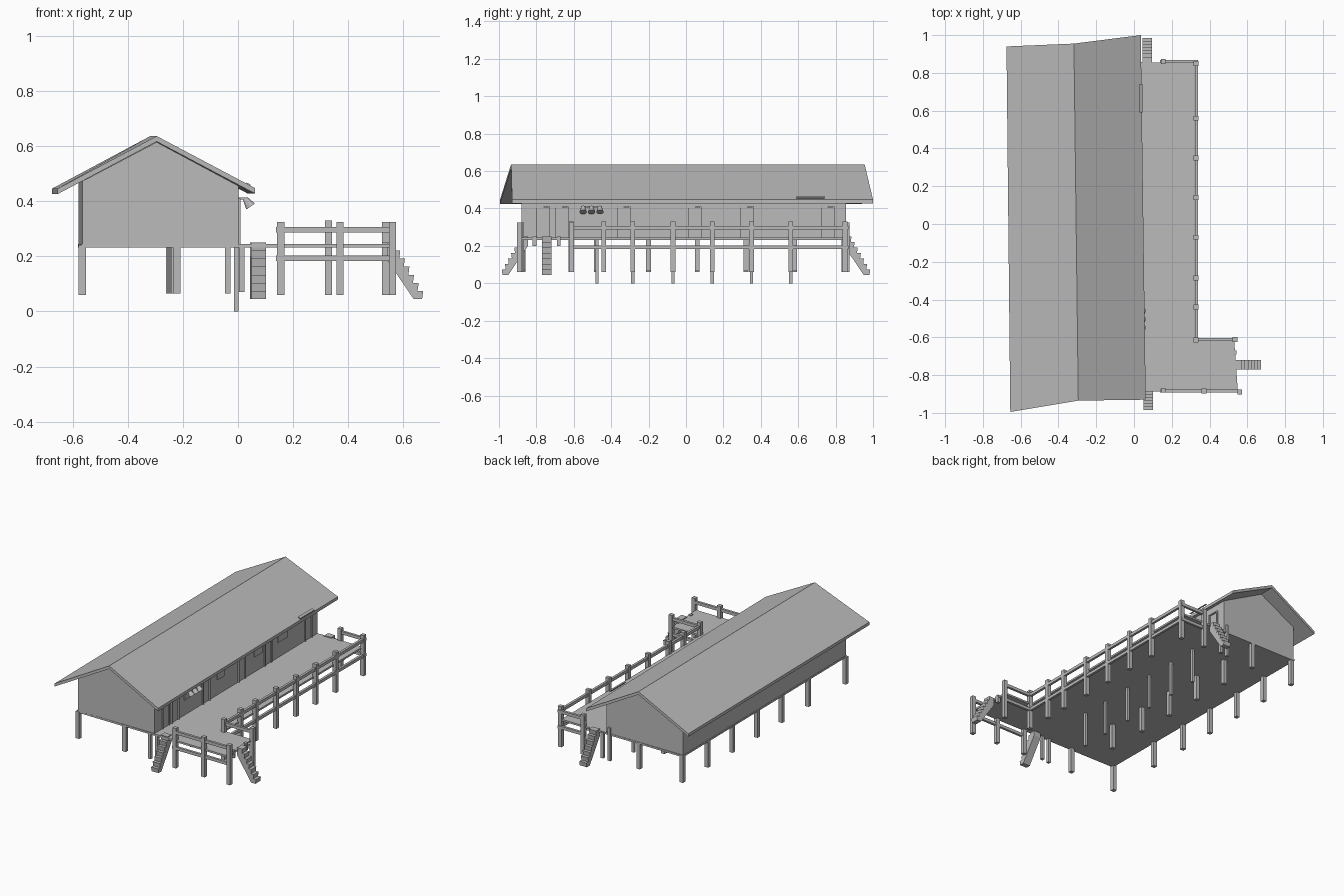
import bpy
import bmesh
from math import pi
from mathutils import Matrix, Vector

cube = bpy.data.objects.get("Cube")
if cube:
    bpy.data.objects.remove(cube, do_unlink=True)

grey = bpy.data.materials.new("plain_grey")
grey.use_nodes = True
colour = (0.5, 0.5, 0.5, 1)
grey.diffuse_color = colour
grey.node_tree.nodes["Principled BSDF"].inputs["Base Color"].default_value = colour


def finish(name, bm):
    bmesh.ops.recalc_face_normals(bm, faces=bm.faces)
    mesh = bpy.data.meshes.new(name)
    bm.to_mesh(mesh)
    bm.free()
    mesh.materials.append(grey)
    obj = bpy.data.objects.new(name, mesh)
    bpy.context.collection.objects.link(obj)
    return obj


def loft(name, first, last):
    """Solid between two matching outlines."""
    bm = bmesh.new()
    a = [bm.verts.new(p) for p in first]
    b = [bm.verts.new(p) for p in last]
    bm.faces.new(a)
    bm.faces.new(b)
    for i in range(len(a)):
        j = (i + 1) % len(a)
        bm.faces.new((a[i], a[j], b[j], b[i]))
    return finish(name, bm)


def box(name, x0, x1, y0, y1, z0, z1):
    outline = [(x0, y0), (x1, y0), (x1, y1), (x0, y1)]
    return loft(name, [(x, y, z0) for x, y in outline], [(x, y, z1) for x, y in outline])


def post(name, x, y, z0, z1, w=0.026):
    return box(name, x - w / 2, x + w / 2, y - w / 2, y + w / 2, z0, z1)


def rails(name, start, end):
    """Upper and lower handrail between two points."""
    h = 0.008
    for label, z in (("upper", 0.297), ("lower", 0.193)):
        box(f"{name}_{label}_rail", min(start[0], end[0]) - h, max(start[0], end[0]) + h,
            min(start[1], end[1]) - h, max(start[1], end[1]) + h, z - 0.01, z + 0.01)


FLOOR = 0.24

# Roof, slightly skewed in plan: left eave, ridge, right eave
front = [(-0.655, -0.995, 0.445), (-0.295, -0.935, 0.636), (0.062, -0.93, 0.447)]
back = [(-0.675, 0.94, 0.445), (-0.318, 0.955, 0.636), (0.036, 1.0, 0.447)]


def slab(top):
    return top + [(x, y, z - 0.02) for x, y, z in reversed(top)]


loft("roof", slab(front), slab(back))


# Walls
def gable(left, ridge, right, y):
    return [(left, y, FLOOR), (right, y, FLOOR), (right, y, 0.455),
            (ridge, y, 0.614), (left, y, 0.472)]


loft("house_walls", gable(-0.565, -0.295, 0.002, -0.88), gable(-0.578, -0.316, -0.014, 0.855))

# Floor and deck as one platform
plan = [(-0.567, -0.88), (0.55, -0.89), (0.53, -0.61), (0.32, -0.61),
        (0.32, 0.855), (-0.58, 0.86)]
loft("floor_and_deck", [(x, y, FLOOR - 0.008) for x, y in plan],
     [(x, y, FLOOR + 0.004) for x, y in plan])

# Foundation posts under the house
for y in (-0.87, -0.48, -0.2, 0.06, 0.32, 0.58, 0.845):
    post("left_foundation_post", -0.565, y, 0.06, FLOOR)
    post("middle_foundation_post", -0.235 - 0.015 * y, y, 0.065, FLOOR)
for y in (-0.475, -0.285, -0.07, 0.14, 0.35, 0.56):
    post("right_foundation_post", -0.006, y, 0.0, FLOOR, 0.017)
for y in (-0.87, 0.855):
    post("corner_post", -0.037, y, 0.065, 0.285 if y > 0 else FLOOR, 0.02)
    post("deck_corner_post", 0.014, y, 0.07, FLOOR, 0.02)

# Railing posts
for y in (-0.615, -0.44, -0.285, -0.07, 0.14, 0.35, 0.56, 0.85):
    post("deck_rail_post", 0.328, y, 0.06, 0.33)
for x, y in ((0.155, 0.86), (0.155, -0.88), (0.37, -0.885), (0.56, -0.89), (0.535, -0.612)):
    post("railing_post", x, y, 0.06, 0.325)
for y in (-0.68, -0.81):
    post("landing_post", 0.533, y, 0.2, 0.25, 0.02)

# Handrails
rails("long_side", (0.33, -0.615), (0.33, 0.855))
rails("back_side", (0.145, 0.86), (0.33, 0.86))
rails("front_side", (0.145, -0.885), (0.565, -0.885))
rails("landing", (0.325, -0.612), (0.54, -0.612))


# Steep stairs with a stepped profile
def stairs(name, x, y, turn):
    steps, run, top, bottom, half = 7, 0.115, 0.25, 0.045, 0.026
    rise = (top - bottom) / steps
    profile = [(-0.025, top)]
    for i in range(steps):
        reach = 0.015 + (run - 0.015) * i / (steps - 1)
        profile += [(reach, top - i * rise), (reach - 0.004, top - (i + 1) * rise)]
    profile += [(run - 0.035, bottom), (-0.025, top - 0.05)]
    spin = Matrix.Translation((x, y, 0)) @ Matrix.Rotation(turn, 4, "Z")
    loft(name, [spin @ Vector((u, -half, z)) for u, z in profile],
         [spin @ Vector((u, half, z)) for u, z in profile])


stairs("landing_stairs", 0.557, -0.745, 0)
stairs("front_stairs", 0.075, -0.87, -pi / 2)
stairs("back_stairs", 0.07, 0.87, pi / 2)


# Windows and door frames on the deck wall
def wall_x(y):
    return 0.002 - 0.016 * (y + 0.88) / 1.735


def wall_plate(name, y0, y1, z0, z1, depth):
    x = wall_x((y0 + y1) / 2)
    box(name, x - 0.004, x + depth, y0, y1, z0, z1)


for y, width in ((-0.52, 0.09), (-0.18, 0.07), (0.22, 0.08), (0.48, 0.1)):
    wall_plate("window", y - width / 2, y + width / 2, 0.345, 0.402, 0.005)
for y in (-0.8, -0.7, -0.37, 0.01, 0.29, 0.72):
    for side in (y, y + 0.07):
        wall_plate("door_jamb", side - 0.004, side + 0.004, FLOOR, 0.41, 0.008)
    wall_plate("door_head", y, y + 0.07, 0.402, 0.41, 0.008)

# Cluster of lamps under the eave
box("lamp_bracket", -0.002, 0.03, -0.56, -0.45, 0.405, 0.413)
for y in (-0.55, -0.505, -0.46):
    bm = bmesh.new()
    bmesh.ops.create_cone(bm, cap_ends=True, segments=10, radius1=0.02, radius2=0.01, depth=0.035,
                          matrix=Matrix.Translation((0.036, y, 0.395)) @ Matrix.Rotation(-0.6, 4, "Y"))
    finish("eave_lamp", bm)

# Thin strip on the right roof slope
loft("roof_strip", [(0.03, 0.59, 0.462), (0.045, 0.59, 0.454), (0.045, 0.59, 0.46), (0.03, 0.59, 0.468)],
     [(0.03, 0.74, 0.462), (0.045, 0.74, 0.454), (0.045, 0.74, 0.46), (0.03, 0.74, 0.468)])
